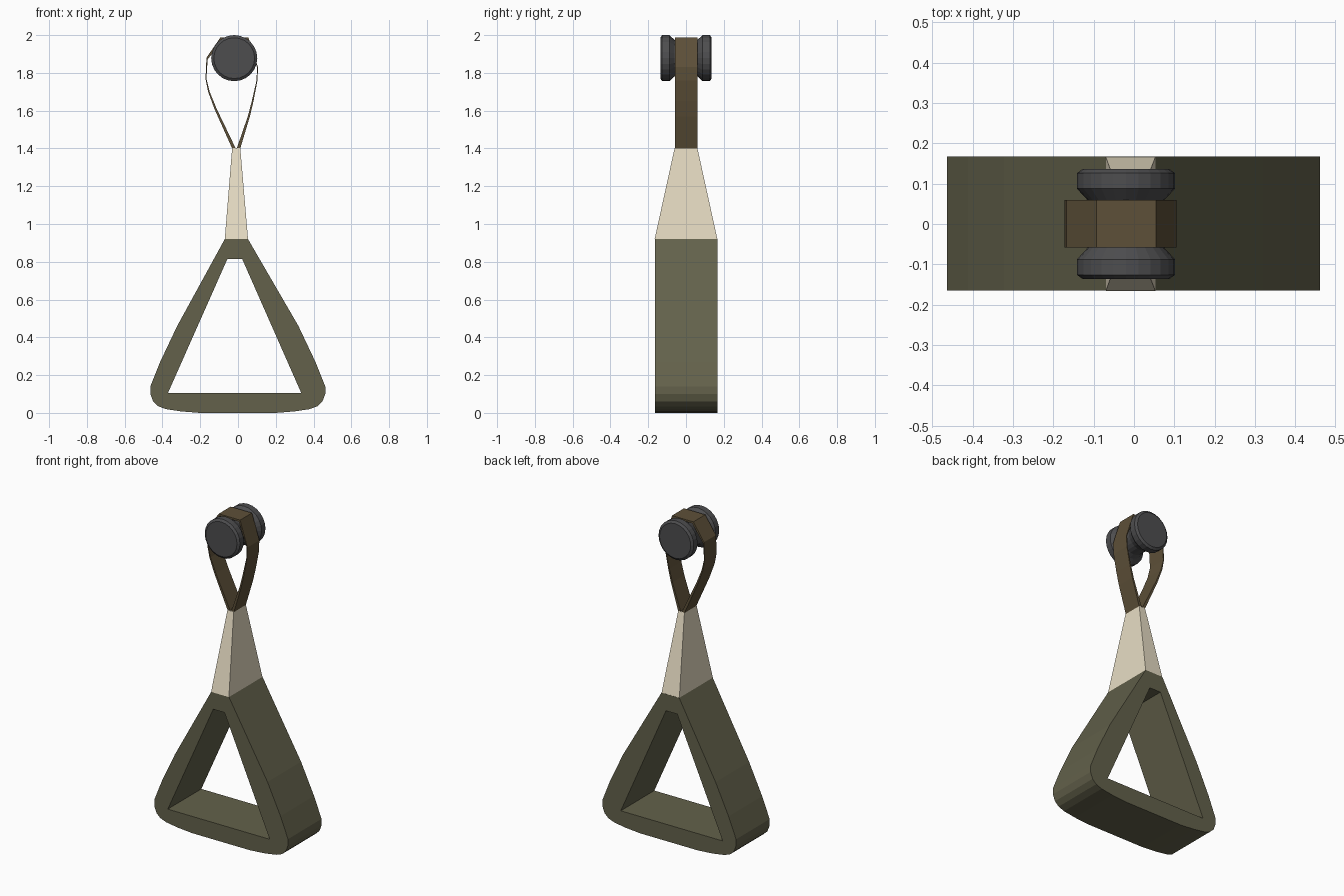
import bpy, bmesh, math
from mathutils import Matrix

if "Cube" in bpy.data.objects:
    bpy.data.objects.remove(bpy.data.objects["Cube"])


def material(name, rgb):
    m = bpy.data.materials.new(name)
    m.diffuse_color = (*rgb, 1)
    m.use_nodes = True
    m.node_tree.nodes["Principled BSDF"].inputs["Base Color"].default_value = m.diffuse_color
    return m


def finish(name, bm, mat):
    bmesh.ops.remove_doubles(bm, verts=bm.verts, dist=0.0001)
    bmesh.ops.recalc_face_normals(bm, faces=bm.faces)
    me = bpy.data.meshes.new(name)
    bm.to_mesh(me)
    bm.free()
    ob = bpy.data.objects.new(name, me)
    me.materials.append(mat)
    bpy.context.collection.objects.link(ob)
    return ob


def framed_profile(name, outer, inner, y0, y1, mat):
    """Closed x-z outline with a hole, extruded along y."""
    bm = bmesh.new()
    edges = []
    for loop in (outer, inner):
        vs = [bm.verts.new((x, y0, z)) for x, z in loop]
        edges += [bm.edges.new((vs[i - 1], vs[i])) for i in range(len(vs))]
    bmesh.ops.triangle_fill(bm, use_beauty=True, use_dissolve=False, edges=edges)
    ret = bmesh.ops.extrude_face_region(bm, geom=bm.faces[:], use_keep_orig=True)
    vs = [g for g in ret["geom"] if isinstance(g, bmesh.types.BMVert)]
    bmesh.ops.translate(bm, verts=vs, vec=(0, y1 - y0, 0))
    return finish(name, bm, mat)


olive = material("olive_rubber", (0.125, 0.12, 0.07))
cream = material("cream_fabric", (0.80, 0.72, 0.55))
brown = material("brown_webbing", (0.11, 0.08, 0.04))
dark = material("dark_metal", (0.075, 0.075, 0.078))

# Triangular handle with rounded lower corners
corner = [(0.32, 0.46), (0.41, 0.27), (0.462, 0.14), (0.462, 0.10), (0.447, 0.06),
          (0.42, 0.035), (0.38, 0.02), (0.30, 0.008), (0.20, 0.0)]
outer = ([(-0.07, 0.92), (0.053, 0.92)] + corner
         + [(-x - 0.002, z) for x, z in reversed(corner)])
hole = [(-0.056, 0.815), (0.022, 0.815), (0.335, 0.105), (-0.371, 0.105)]
framed_profile("handle", outer, hole, -0.165, 0.167, olive)

# Tapered neck
bm = bmesh.new()
rings = []
for x0, x1, y, z in ((-0.07, 0.053, 0.166, 0.92), (-0.031, 0.012, 0.06, 1.403)):
    rings.append([bm.verts.new(p) for p in
                  ((x0, -y, z), (x1, -y, z), (x1, y, z), (x0, y, z))])
for i in range(4):
    bm.faces.new((rings[0][i - 1], rings[0][i], rings[1][i], rings[1][i - 1]))
for r in rings:
    bm.faces.new(r)
finish("neck", bm, cream)

# Thin strap loop around the spool
strap_outer = [(-0.031, 1.40), (-0.125, 1.61), (-0.158, 1.70), (-0.172, 1.77),
               (-0.167, 1.88), (-0.093, 1.988), (0.055, 1.988), (0.106, 1.83),
               (0.103, 1.76), (0.082, 1.65), (0.063, 1.57), (0.012, 1.40)]
strap_inner = [(-0.013, 1.402), (-0.113, 1.61), (-0.150, 1.70), (-0.167, 1.77),
               (-0.161, 1.87), (-0.085, 1.976), (0.047, 1.976), (0.101, 1.83),
               (0.098, 1.76), (0.073, 1.65), (0.052, 1.57), (-0.006, 1.402)]
framed_profile("strap", strap_outer, strap_inner, -0.058, 0.06, brown)

# Spool with two bevelled end discs, turned around the y axis
half = [(0.085, 0.03), (0.096, 0.06), (0.122, 0.088), (0.122, 0.126), (0.108, 0.136)]
profile = [(r, -y) for r, y in reversed(half)] + half
N = 24
bm = bmesh.new()
rings = []
for r, y in profile:
    rings.append([bm.verts.new((-0.02 + r * math.cos(2 * math.pi * i / N), y,
                                1.878 + r * math.sin(2 * math.pi * i / N)))
                  for i in range(N)])
for a, b in zip(rings, rings[1:]):
    for i in range(N):
        bm.faces.new((a[i - 1], a[i], b[i], b[i - 1]))
bm.faces.new(rings[0])
bm.faces.new(rings[-1])
finish("spool", bm, dark)
